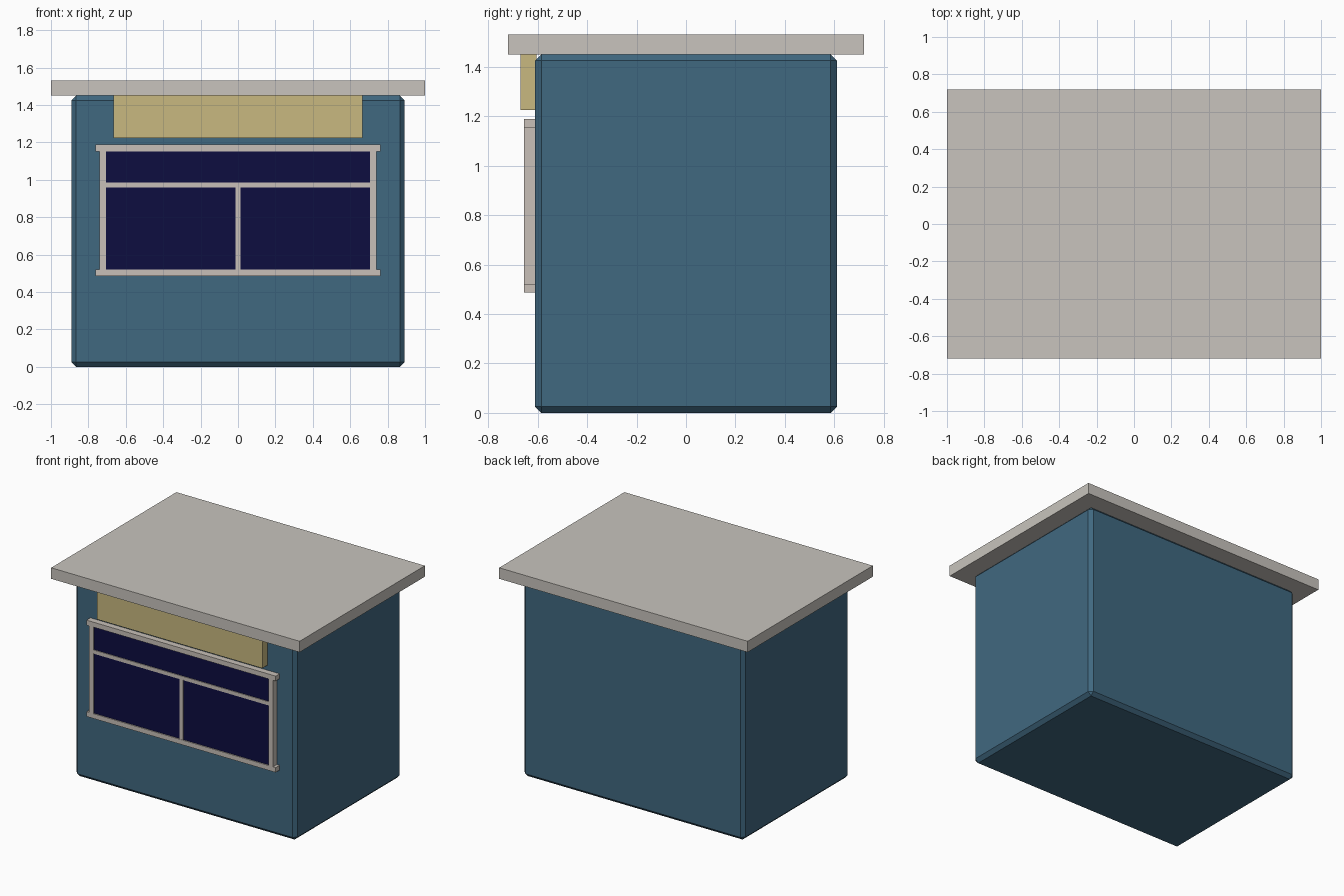
import bpy

if "Cube" in bpy.data.objects:
    bpy.data.objects.remove(bpy.data.objects["Cube"])


def material(name, color):
    m = bpy.data.materials.new(name)
    m.diffuse_color = (*color, 1)
    m.use_nodes = True
    m.node_tree.nodes["Principled BSDF"].inputs["Base Color"].default_value = m.diffuse_color
    return m


BLUE = material("wall_blue", (0.051, 0.138, 0.216))
STONE = material("roof_grey", (0.578, 0.552, 0.509))
TRIM = material("trim_grey", (0.578, 0.527, 0.479))
TAN = material("sign_tan", (0.578, 0.479, 0.216))
NAVY = material("glass_navy", (0.004, 0.004, 0.051))


def box(name, x, y, z, mat, bevel=0):
    """Box spanning the (min, max) ranges x, y, z."""
    bpy.ops.mesh.primitive_cube_add(size=1, location=[sum(r) / 2 for r in (x, y, z)])
    o = bpy.context.object
    o.name = name
    o.scale = [r[1] - r[0] for r in (x, y, z)]
    bpy.ops.object.transform_apply(location=False, rotation=False, scale=True)
    o.data.materials.append(mat)
    if bevel:
        b = o.modifiers.new("chamfer", 'BEVEL')
        b.width = bevel
        b.segments = 1
    return o


# Building shell and roof
box("walls", (-0.89, 0.89), (-0.61, 0.61), (0, 1.45), BLUE, 0.025)
box("roof_slab", (-1, 1), (-0.72, 0.72), (1.45, 1.53), STONE)

# Blank sign board under the roof
box("sign_board", (-0.665, 0.665), (-0.67, -0.605), (1.225, 1.45), TAN)

# Window: glass, rails, stiles and glazing bars
frame_y = (-0.655, -0.605)
box("window_glass", (-0.71, 0.71), (-0.647, -0.605), (0.515, 1.155), NAVY)
for name, z in (("window_sill", (0.487, 0.522)), ("window_head", (1.152, 1.188))):
    box(name, (-0.762, 0.762), frame_y, z, TRIM)
for name, s in (("left", -1), ("right", 1)):
    box("window_stile_" + name, sorted((s * 0.705, s * 0.74)), frame_y, (0.522, 1.152), TRIM)
box("glazing_bar_horizontal", (-0.705, 0.705), (-0.653, -0.605), (0.958, 0.985), TRIM)
box("glazing_bar_vertical", (-0.014, 0.014), (-0.653, -0.605), (0.522, 0.958), TRIM)
